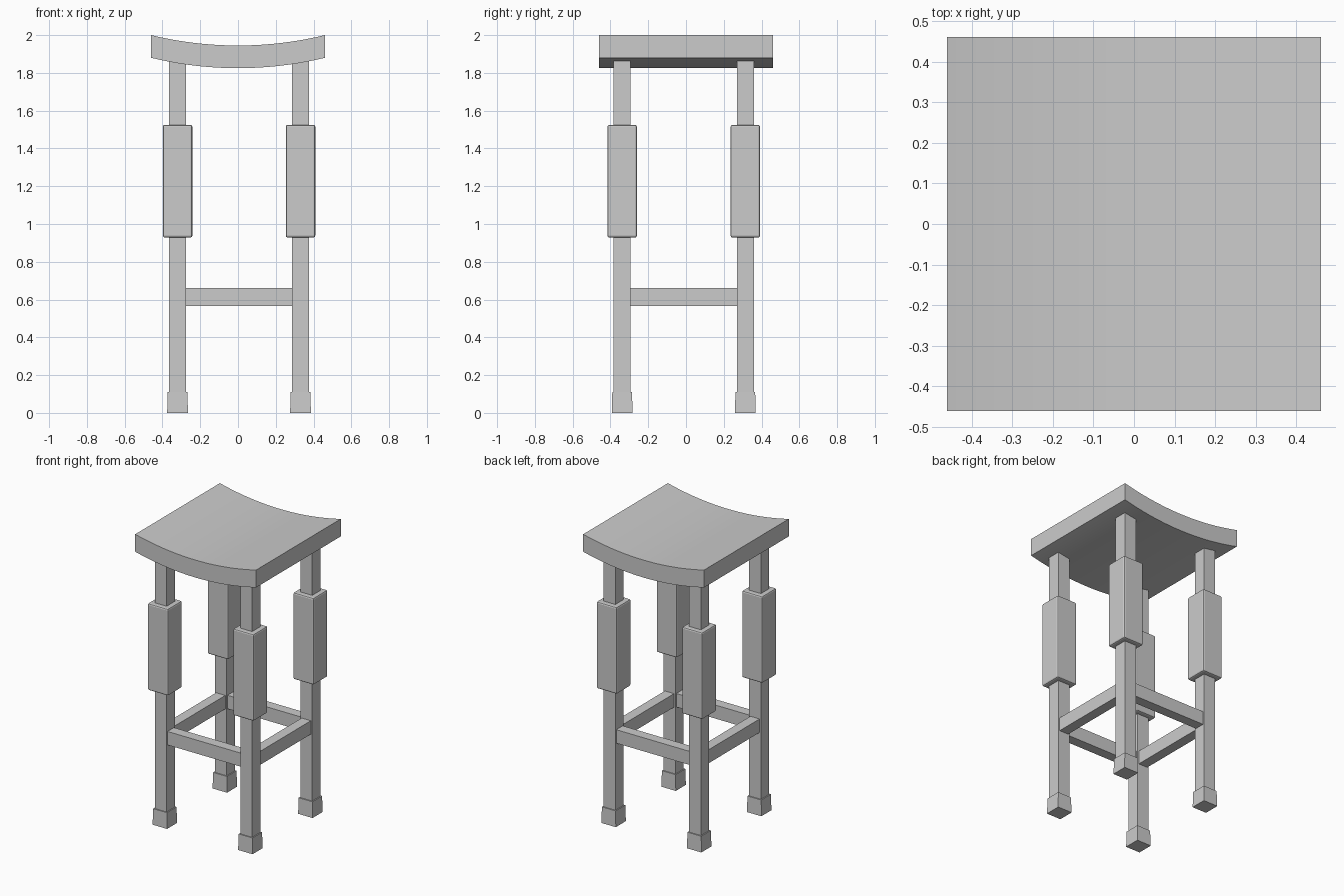
import bpy, bmesh, math
from mathutils import Vector

if "Cube" in bpy.data.objects:
    bpy.data.objects.remove(bpy.data.objects["Cube"])

LEG_X = (-0.32, 0.331)      # leg centre lines
LEG_Y = (-0.338, 0.314)
LEG_W = 0.09


def finish(name, bm):
    bmesh.ops.recalc_face_normals(bm, faces=bm.faces)
    mesh = bpy.data.meshes.new(name)
    bm.to_mesh(mesh)
    bm.free()
    obj = bpy.data.objects.new(name, mesh)
    bpy.context.collection.objects.link(obj)
    return obj


def box(name, lo, hi, bevel=0.0, top_scale=1.0):
    """Box between two corners, with optional top taper and bevelled edges."""
    lo, hi = Vector(lo), Vector(hi)
    mid, size = (lo + hi) / 2, hi - lo
    bm = bmesh.new()
    bmesh.ops.create_cube(bm, size=1)
    for v in bm.verts:
        k = top_scale if v.co.z > 0 else 1.0
        v.co = mid + Vector((v.co.x * size.x * k, v.co.y * size.y * k, v.co.z * size.z))
    obj = finish(name, bm)
    if bevel:
        mod = obj.modifiers.new("soft_edges", 'BEVEL')
        mod.width = bevel
        mod.segments = 2
    return obj


def post(name, x, y, width, z0, z1, **kw):
    h = width / 2
    return box(name, (x - h, y - h, z0), (x + h, y + h, z1), **kw)


# Seat: dished profile in x-z, extruded along y
HALF, SAG, THICK, N = 0.46, 0.055, 0.12, 24
R = (HALF ** 2 + SAG ** 2) / (2 * SAG)
top = []
for i in range(N + 1):
    x = -HALF + 2 * HALF * i / N
    top.append((x, 2.0 - SAG + R - math.sqrt(R * R - x * x)))
profile = top + [(x, z - THICK) for x, z in reversed(top)]
bm = bmesh.new()
face = bm.faces.new([bm.verts.new((x, -HALF, z)) for x, z in profile])
ext = bmesh.ops.extrude_face_region(bm, geom=[face])
verts = [g for g in ext["geom"] if isinstance(g, bmesh.types.BMVert)]
bmesh.ops.translate(bm, verts=verts, vec=(0, 2 * HALF, 0))
seat = finish("seat", bm)
bpy.context.view_layer.objects.active = seat
seat.select_set(True)
bpy.ops.object.shade_smooth_by_angle(angle=math.radians(30))

# Legs with thick sleeves and feet
for y, fb in zip(LEG_Y, ("front", "back")):
    for x, side in zip(LEG_X, ("left", "right")):
        tag = f"{fb}_{side}"
        leg = post(f"{tag}_leg", x, y, LEG_W, 0.05, 1.865)
        for v in leg.data.vertices:      # leg top follows the seat underside
            if v.co.z > 1:
                v.co.z = 2.0 - SAG - THICK + R - math.sqrt(R * R - v.co.x ** 2) + 0.002
        post(f"{tag}_sleeve", x, y, 0.156, 0.928, 1.525, bevel=0.01)
        post(f"{tag}_foot", x, y, 0.11, 0.0, 0.11, top_scale=0.95)

# Stretchers between neighbouring legs
Z0, Z1, T, H = 0.567, 0.66, 0.035, LEG_W / 2
for y, fb in zip(LEG_Y, ("front", "back")):
    box(f"{fb}_stretcher", (LEG_X[0] + H - 0.005, y - T, Z0), (LEG_X[1] - H + 0.005, y + T, Z1))
for x, side in zip(LEG_X, ("left", "right")):
    box(f"{side}_stretcher", (x - T, LEG_Y[0] + H - 0.005, Z0), (x + T, LEG_Y[1] - H + 0.005, Z1))
